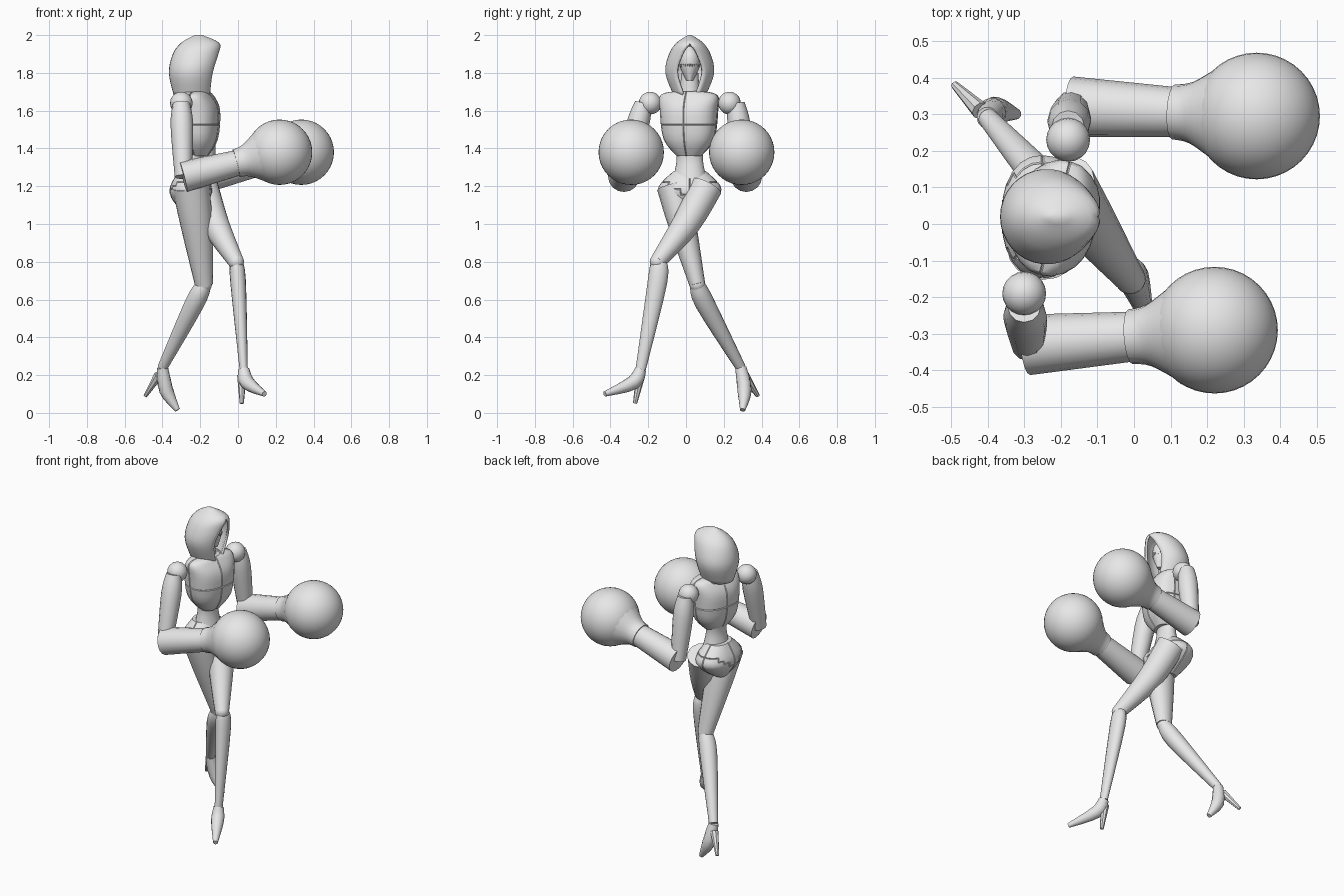
import bpy, bmesh
from math import sin, cos, pi, radians, asin, copysign
from mathutils import Vector, Matrix

old = bpy.data.objects.get("Cube")
if old:
    bpy.data.objects.remove(old, do_unlink=True)

grey = bpy.data.materials.new("light_grey")
grey.use_nodes = True
grey.diffuse_color = (.8, .8, .8, 1)
grey.node_tree.nodes["Principled BSDF"].inputs["Base Color"].default_value = grey.diffuse_color

X, Z = Vector((1, 0, 0)), Vector((0, 0, 1))


def finish(name, bm):
    """Turn a bmesh into a smooth-shaded object."""
    bmesh.ops.recalc_face_normals(bm, faces=bm.faces)
    mesh = bpy.data.meshes.new(name)
    bm.to_mesh(mesh)
    bm.free()
    mesh.materials.append(grey)
    ob = bpy.data.objects.new(name, mesh)
    bpy.context.scene.collection.objects.link(ob)
    bpy.ops.object.select_all(action='DESELECT')
    ob.select_set(True)
    bpy.context.view_layer.objects.active = ob
    bpy.ops.object.shade_smooth_by_angle(angle=radians(35))
    return ob


def spline(keys, steps=4):
    """Run a smooth curve through key tuples of any length."""
    keys = [Vector(key) for key in keys]
    ends = [keys[0]] + keys + [keys[-1]]
    result = []
    for a, b, c, d in zip(ends, ends[1:], ends[2:], ends[3:]):
        leave, arrive = (c - a) / 2, (d - b) / 2
        for step in range(steps):
            t = step / steps
            ease = t * t * (3 - 2 * t)
            result.append(b * (1 - ease) + c * ease
                          + leave * (t * (1 - t) ** 2) - arrive * (t * t * (1 - t)))
    return result + [keys[-1]]


def bridge(bm, rings, closed=True):
    """Skin a list of vertex rings."""
    count = len(rings[0])
    for low, high in zip(rings, rings[1:]):
        for i in range(count if closed else count - 1):
            j = (i + 1) % count
            bm.faces.new((low[i], low[j], high[j], high[i]))


def tube(name, points, radii, deep=1, ref=X, sides=16):
    """Loft ovals along a smooth path; deep scales them towards ref."""
    bm = bmesh.new()
    keys = spline([(*point, radius) for point, radius in zip(points, radii)])
    path = [key.to_3d() for key in keys]
    rings = []
    for i, key in enumerate(keys):
        along = path[min(i + 1, len(path) - 1)] - path[max(i - 1, 0)]
        side = along.cross(ref).normalized()
        front = side.cross(along).normalized() * deep
        angles = [2 * pi * k / sides for k in range(sides)]
        rings.append([bm.verts.new(path[i] + (front * cos(a) + side * sin(a)) * key[3])
                      for a in angles])
    bridge(bm, rings)
    bm.faces.new(rings[0])
    bm.faces.new(rings[-1])
    return finish(name, bm)


def ball(name, centre, radius, segments=20):
    bm = bmesh.new()
    bmesh.ops.create_uvsphere(bm, u_segments=segments, v_segments=segments // 2, radius=radius,
                              matrix=Matrix.Translation(centre))
    return finish(name, bm)


def body(name, keys, shift=0, yaw=0, box=1, panel=None, sides=24):
    """Stack ovals of (height, depth, half width) on the spine; raise panels by a rule."""
    bm = bmesh.new()
    rings = []
    for z, deep, wide in spline(keys):
        ring = []
        for k in range(sides):
            c, s = cos(2 * pi * k / sides), sin(2 * pi * k / sides)
            ring.append(bm.verts.new((shift + deep * copysign(abs(c) ** box, c),
                                      wide * copysign(abs(s) ** box, s), z)))
        rings.append(ring)
    bridge(bm, rings)
    groups = {}
    if panel:
        for face in bm.faces:
            groups.setdefault(panel(face.calc_center_median()), []).append(face)
    bm.faces.new(rings[0])
    bm.faces.new(rings[-1])
    bmesh.ops.recalc_face_normals(bm, faces=bm.faces)
    for faces in groups.values():
        bmesh.ops.inset_region(bm, faces=faces, thickness=.003, depth=.004, use_even_offset=True)
    bm.transform(Matrix.Translation((-.23, .02, 0)) @ Matrix.Rotation(radians(yaw), 4, 'Z'))
    return finish(name, bm)


# Torso: plated chest, narrow waist and plated pelvis
body("chest", [(1.36, .05, .06), (1.45, .1, .13), (1.6, .11, .15), (1.68, .07, .15),
               (1.7, .05, .06)], shift=.015, yaw=-15, box=.8,
     panel=lambda c: (c.y > 0, c.x > .015, c.z > 1.53))
body("waist", [(1.24, .07, .09), (1.34, .05, .07), (1.42, .06, .08)], yaw=-8)
body("pelvis", [(1.06, .04, .03), (1.14, .1, .14), (1.2, .105, .16), (1.28, .06, .08)],
     shift=-.02, box=.9,
     panel=lambda c: (c.y > 0, c.x > -.02, c.z > 1.15 + abs(c.y) / 2))

# Neck and masked face with a jagged grin
body("neck", [(1.66, .05, .055), (1.8, .04, .045)])
body("face", [(1.76, .05, .02), (1.84, .07, .055), (1.9, .065, .05), (1.94, .03, .02)], shift=.02)
bm = bmesh.new()
for k in range(-4, 5):
    spot = Vector((-.21 + .07 * cos(k / 4), .02 + .054 * sin(k / 4), 1.84))
    bmesh.ops.create_cone(bm, cap_ends=True, segments=4, radius1=.001, radius2=.007,
                          depth=.016, matrix=Matrix.Translation(spot))
finish("teeth", bm)

# Hood: slices of (height, centre, depth, half width, half opening), thickened inward
bm = bmesh.new()
rings = []
for z, centre, deep, wide, gap in spline([(1.68, -.24, .1, .085, .035), (1.8, -.24, .126, .13, .07),
                                          (1.9, -.22, .125, .11, .04), (1.96, -.2, .1, .07, 0),
                                          (2, -.21, .02, .01, 0)]):
    start = asin(max(gap, 0) / wide)
    angles = [start + 2 * (pi - start) * k / 28 for k in range(29)]
    rings.append([bm.verts.new((centre + deep * cos(a), .02 + wide * sin(a), z)) for a in angles])
bridge(bm, rings, closed=False)
bm.faces.new(rings[-1][:-1])
bmesh.ops.remove_doubles(bm, verts=bm.verts, dist=.0005)
shell = finish("hood", bm).modifiers.new("thickness", 'SOLIDIFY')
shell.thickness = .014
shell.offset = -1

# Arms: shoulder, upper arm, forearm, flared cuff and round glove
arms = {"right": ((-.3, -.19, 1.64), (-.29, -.33, 1.25), (.22, -.29, 1.38)),
        "left": ((-.18, .23, 1.64), (-.17, .32, 1.25), (.335, .295, 1.38))}
for side, joints in arms.items():
    shoulder, elbow, fist = map(Vector, joints)
    sleeve = shoulder + Vector((0, copysign(.035, shoulder.y), 0))
    ball(side + "_shoulder", shoulder, .06)
    tube(side + "_upper_arm", (sleeve, sleeve.lerp(elbow, .3), elbow), (.045, .06, .045), sides=12)
    tube(side + "_forearm", (elbow, elbow.lerp(fist, .6)), (.083, .067), ref=Z)
    tube(side + "_cuff", [elbow.lerp(fist, t) for t in (.55, .65, .8)], (.075, .085, .135), ref=Z)
    ball(side + "_glove", fist, .173, 40)

# Legs crossed in mid stride, in high heeled shoes
legs = {"left": {"hip": (-.19, .11, 1.2), "thigh": (-.12, 0, 1), "knee": (-.01, -.15, .8),
                 "calf": (0, -.15, .7), "ankle": (.03, -.24, .23), "instep": (.05, -.28, .16),
                 "toe": (.14, -.43, .1), "heel": (.02, -.24, .2), "heel_tip": (.02, -.27, .05),
                 "thigh_depth": 1, "calf_depth": .8},
        "right": {"hip": (-.25, -.07, 1.2), "thigh": (-.22, -.02, 1), "knee": (-.18, .06, .68),
                  "calf": (-.23, .1, .58), "ankle": (-.4, .29, .24), "instep": (-.38, .31, .12),
                  "toe": (-.32, .3, .015), "heel": (-.42, .31, .2), "heel_tip": (-.49, .38, .09),
                  "thigh_depth": 1.15, "calf_depth": 1}}
for side, leg in legs.items():
    tube(side + "_thigh", (leg["hip"], leg["thigh"], leg["knee"]), (.085, .074, .042),
         deep=leg["thigh_depth"])
    ball(side + "_knee", leg["knee"], .042)
    tube(side + "_shin", (leg["knee"], leg["calf"], leg["ankle"]), (.04, .052, .027),
         deep=leg["calf_depth"])
    tube(side + "_shoe", (leg["ankle"], leg["instep"], leg["toe"]), (.03, .038, .014), ref=Z)
    tube(side + "_heel", (leg["heel"], leg["heel_tip"]), (.025, .011), sides=8)
